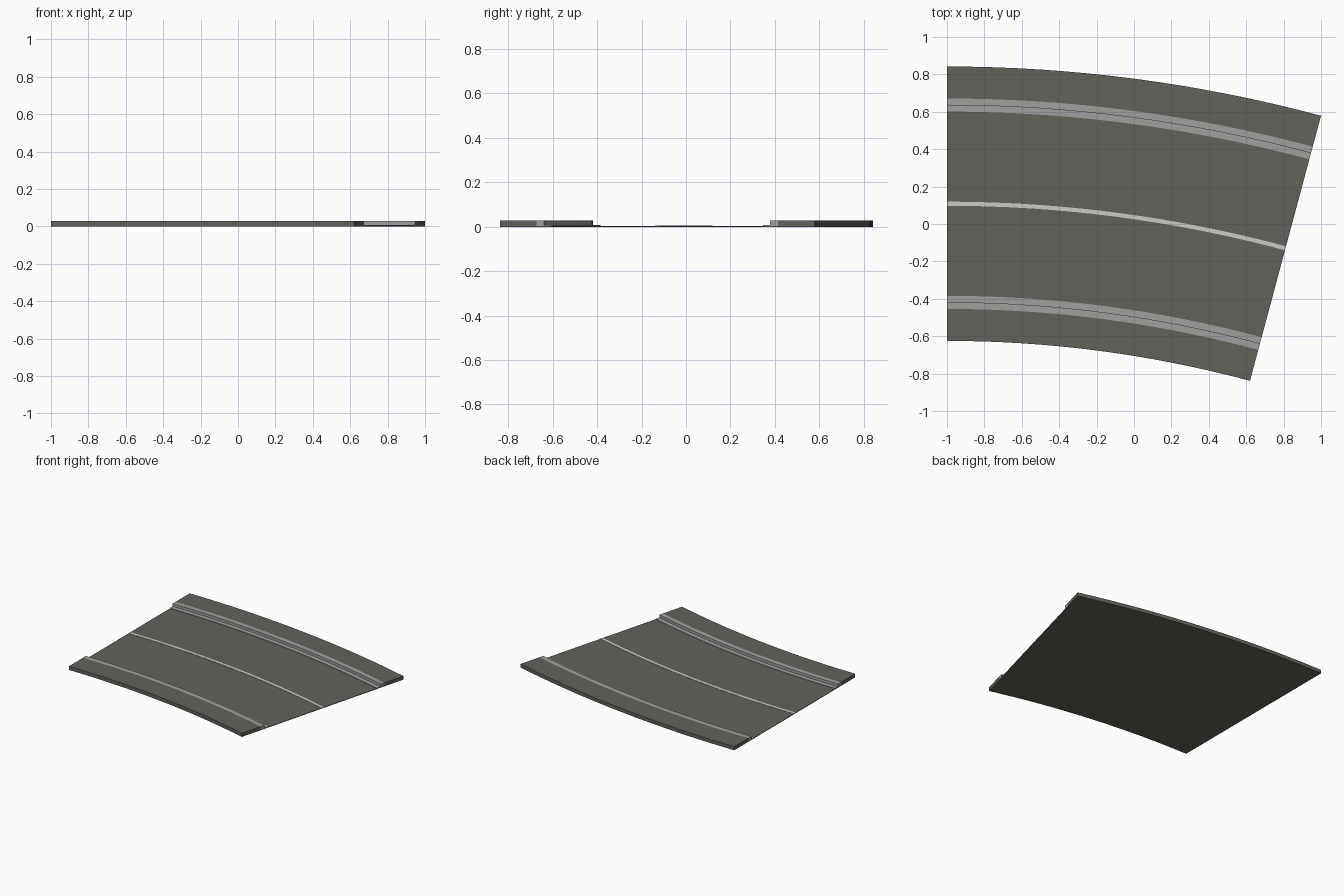
import bpy, math

if "Cube" in bpy.data.objects:
    bpy.data.objects.remove(bpy.data.objects["Cube"])

ARC = math.radians(15)
SEGS = 16
R_OUT, R_IN = 7.727, 6.26
CX, CY = -1.0, 0.842 - 7.727
R_MID = (R_OUT + R_IN) / 2
WALK, KERB, GUTTER = 0.171, 0.036, 0.034


def material(name, rgb):
    m = bpy.data.materials.new(name)
    m.diffuse_color = (*rgb, 1)
    m.use_nodes = True
    m.node_tree.nodes["Principled BSDF"].inputs["Base Color"].default_value = m.diffuse_color
    return m


asphalt = material("dark asphalt", (0.122, 0.122, 0.107))
concrete = material("light concrete", (0.35, 0.35, 0.345))
paint = material("white paint", (0.59, 0.59, 0.58))


def band(name, r0, r1, z0, z1, mat):
    """Solid strip with a rectangular section swept along the bend."""
    section = [(r0, z0), (r1, z0), (r1, z1), (r0, z1)]
    verts, faces = [], []
    for i in range(SEGS + 1):
        a = ARC * i / SEGS
        verts += [(CX + r * math.sin(a), CY + r * math.cos(a), z) for r, z in section]
    for i in range(SEGS):
        for k in range(4):
            a, b = i * 4 + k, i * 4 + (k + 1) % 4
            faces.append((a, b, b + 4, a + 4))
    n = SEGS * 4
    faces += [(3, 2, 1, 0), (n, n + 1, n + 2, n + 3)]
    me = bpy.data.meshes.new(name)
    me.from_pydata(verts, [], faces)
    me.materials.append(mat)
    ob = bpy.data.objects.new(name, me)
    bpy.context.collection.objects.link(ob)


# Road slab and centre stripe
band("road_slab", R_IN, R_OUT, 0, 0.004, asphalt)
band("centre_line", R_MID - 0.011, R_MID + 0.011, 0.003, 0.006, paint)

# Pavement, kerb and gutter on both sides
for side, edge, s in (("inner", R_IN, 1), ("outer", R_OUT, -1)):
    a = edge + s * WALK
    b = a + s * KERB
    c = b + s * GUTTER
    for part, p, q, top, mat in (("pavement", edge, a, 0.028, asphalt),
                                 ("kerb", a, b, 0.028, concrete),
                                 ("gutter", b, c, 0.007, concrete)):
        band(f"{side}_{part}", min(p, q), max(p, q), 0.001, top, mat)

# Consistent outward normals
import bmesh
for ob in bpy.context.collection.objects:
    bm = bmesh.new()
    bm.from_mesh(ob.data)
    bmesh.ops.recalc_face_normals(bm, faces=bm.faces)
    bm.to_mesh(ob.data)
    bm.free()
